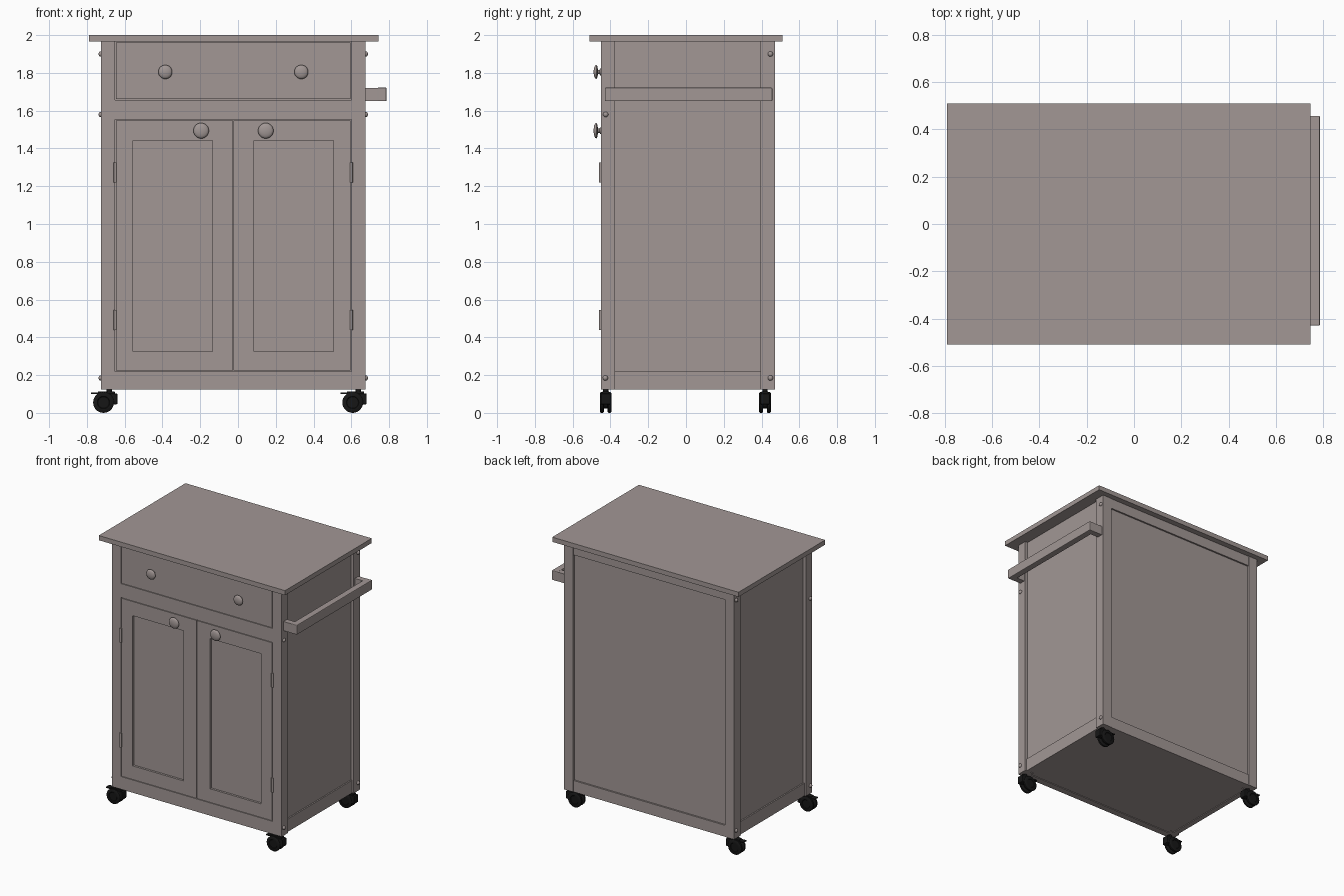
import bpy, bmesh, math
from mathutils import Matrix, Vector

if "Cube" in bpy.data.objects:
    bpy.data.objects.remove(bpy.data.objects["Cube"])


def material(name, rgb):
    m = bpy.data.materials.new(name)
    m.diffuse_color = (*rgb, 1)
    m.use_nodes = True
    m.node_tree.nodes["Principled BSDF"].inputs["Base Color"].default_value = m.diffuse_color
    return m


WOOD = material("taupe_paint", (0.36, 0.31, 0.30))
BLACK = material("caster_black", (0.008, 0.008, 0.008))


def finish(bm, name, mat, smooth=False):
    bmesh.ops.recalc_face_normals(bm, faces=bm.faces)
    me = bpy.data.meshes.new(name)
    bm.to_mesh(me)
    bm.free()
    me.materials.append(mat)
    ob = bpy.data.objects.new(name, me)
    bpy.context.collection.objects.link(ob)
    if smooth:
        bpy.ops.object.select_all(action='DESELECT')
        ob.select_set(True)
        bpy.context.view_layer.objects.active = ob
        bpy.ops.object.shade_smooth_by_angle(angle=math.radians(40))
    return ob


def box(name, x, y, z, mat=WOOD, bevel=0):
    bm = bmesh.new()
    size = (x[1] - x[0], y[1] - y[0], z[1] - z[0])
    mid = ((x[0] + x[1]) / 2, (y[0] + y[1]) / 2, (z[0] + z[1]) / 2)
    bmesh.ops.create_cube(bm, size=1, matrix=Matrix.Translation(mid) @ Matrix.Diagonal((*size, 1)))
    if bevel:
        bmesh.ops.bevel(bm, geom=bm.edges[:], offset=bevel, segments=2, affect='EDGES', profile=0.5)
    return finish(bm, name, mat)


def lathe(name, profile, origin, axis, mat=WOOD, sides=28):
    """Revolve (radius, distance) pairs around an axis starting at origin."""
    bm = bmesh.new()
    rot = Vector((0, 0, 1)).rotation_difference(Vector(axis)).to_matrix()
    rings = []
    for r, d in profile:
        rings.append([bm.verts.new(Vector(origin) + rot @ Vector((
            r * math.cos(2 * math.pi * i / sides), r * math.sin(2 * math.pi * i / sides), d)))
            for i in range(sides)])
    for a, b in zip(rings, rings[1:]):
        for i in range(sides):
            j = (i + 1) % sides
            bm.faces.new((a[i], a[j], b[j], b[i]))
    bm.faces.new(rings[0])
    bm.faces.new(rings[-1])
    return finish(bm, name, mat, True)


# main extents of the cabinet body
XL, XR, YF, YB, ZB, ZT = -0.725, 0.675, -0.45, 0.47, 0.125, 1.965
P = 0.075                               # post width
IL, IR, IF, IB = XL + P, XR - P, YF + P, YB - P

# top board
box("top_board", (-0.79, 0.745), (-0.51, 0.51), (ZT, 2.0))

# corner posts
for x in ((XL, IL), (IR, XR)):
    for y in ((YF, IF), (IB, YB)):
        box("corner_post", x, y, (ZB, ZT))

# side panels and bottom side rails
for s, x in ((1, XL), (-1, XR)):
    a, b = sorted((x + s * 0.022, x + s * 0.045))
    box("side_panel", (a, b), (IF, IB), (0.2, ZT))
    a, b = sorted((x + s * 0.012, x + s * 0.05))
    box("side_bottom_rail", (a, b), (IF, IB), (ZB, 0.22))

# back panel and rails
box("back_panel", (IL, IR), (YB - 0.04, YB - 0.015), (0.15, ZT))
box("back_top_rail", (IL, IR), (YB - 0.05, YB - 0.003), (1.89, ZT))
box("back_bottom_rail", (IL, IR), (YB - 0.05, YB - 0.003), (ZB, 0.21))

# bottom board
box("bottom_board", (XL + 0.03, XR - 0.03), (YF + 0.03, YB - 0.03), (ZB + 0.005, 0.16))

# front rails and drawer front
box("front_bottom_rail", (IL, IR), (YF, YF + 0.05), (ZB, 0.22))
box("front_middle_rail", (IL, IR), (YF, YF + 0.05), (1.553, 1.657))
box("drawer_front", (IL + 0.004, IR - 0.004), (YF, YF + 0.04), (1.661, 1.961))
box("front_backing", (IL, IR), (YF + 0.035, YF + 0.05), (0.2, ZT))

# doors: stiles, rails and recessed panel
D0, D1 = 0.224, 1.549
for x0, p0, p1, x1 in ((IL + 0.004, -0.555, -0.135, -0.027), (-0.023, 0.085, 0.505, IR - 0.004)):
    y = (YF, YF + 0.035)
    box("door_stile", (x0, p0), y, (D0, D1))
    box("door_stile", (p1, x1), y, (D0, D1))
    box("door_bottom_rail", (p0, p1), y, (D0, 0.325))
    box("door_top_rail", (p0, p1), y, (1.443, D1))
    box("door_panel", (p0, p1), (YF + 0.016, YF + 0.034), (0.32, 1.45))

# hinges
for x in (IL, IR):
    for z in (0.493, 1.273):
        lathe("hinge", [(0.008, -0.053), (0.008, 0.053)], (x, YF - 0.002, z), (0, 0, 1), sides=12)

# knobs
for x, z, r in ((-0.385, 1.805, 0.037), (0.335, 1.805, 0.037), (-0.195, 1.494, 0.041), (0.147, 1.494, 0.041)):
    lathe("knob", [(0.018, 0), (0.018, 0.004), (0.011, 0.008), (0.011, 0.016), (r * 0.8, 0.019),
                   (r, 0.025), (r * 0.95, 0.030), (r * 0.72, 0.035), (r * 0.4, 0.038),
                   (0.004, 0.039)], (x, YF, z), (0, -1, 0))

# bolt heads on the posts
for s, x in ((-1, XL), (1, XR)):
    for y, z in ((0.447, 1.9), (-0.425, 1.58), (-0.427, 0.185), (0.447, 0.185)):
        lathe("bolt_head", [(0.014, 0), (0.013, 0.006), (0.009, 0.011), (0.003, 0.013)],
              (x, y, z), (s, 0, 0), sides=16)

# towel bar with end brackets
box("towel_bar", (0.738, 0.786), (-0.43, 0.457), (1.65, 1.722), bevel=0.005)
for y in ((-0.428, -0.385), (0.412, 0.455)):
    box("towel_bar_bracket", (XR, 0.75), y, (1.652, 1.72))

# twin-wheel casters
W = 0.055
for x in (-0.712, 0.607):
    for y in (-0.425, 0.418):
        for s in (-1, 1):
            lathe("caster_wheel", [(W - 0.006, 0), (W, 0.004), (W, 0.016), (W - 0.006, 0.021),
                                   (W * 0.6, 0.021), (W * 0.55, 0.018)],
                  (x, y + s * 0.01, W), (0, s, 0), BLACK)
        lathe("caster_hub", [(0.032, -0.012), (0.032, 0.012)], (x, y, W), (0, 1, 0), BLACK)
        box("caster_hood", (x + 0.015, x + 0.074), (y - 0.026, y + 0.026), (0.045, 0.103), BLACK, 0.006)
        box("caster_fender", (x - 0.03, x + 0.06), (y - 0.018, y + 0.018), (0.088, 0.114), BLACK, 0.004)
        box("brake_lever", (x - 0.065, x - 0.02), (y - 0.02, y + 0.02), (0.1, 0.107), BLACK)
        sx = x + 0.03
        lathe("caster_stem", [(0.014, 0.09), (0.014, 0.135)], (sx, y, 0), (0, 0, 1), BLACK, 16)
